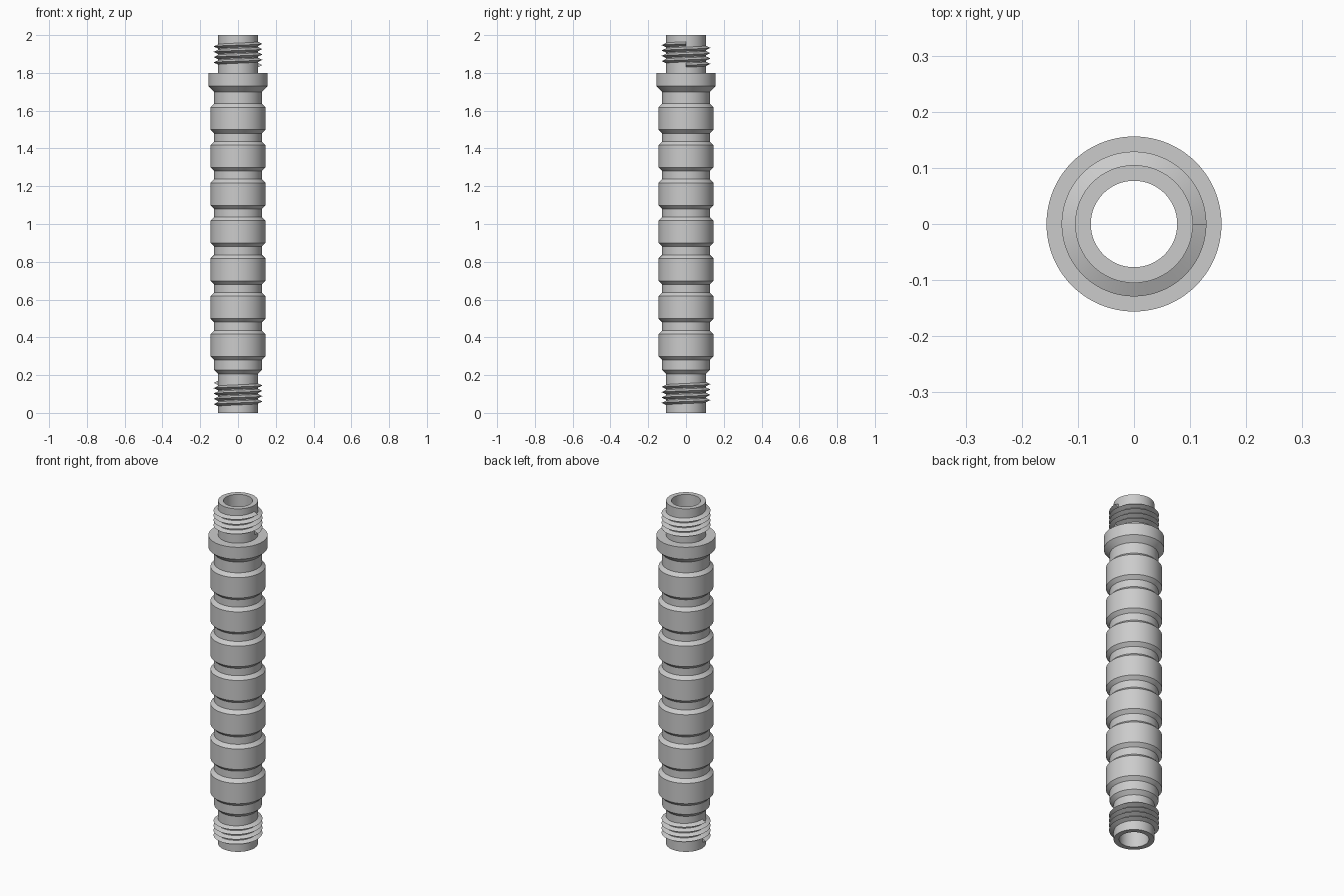
import bpy, bmesh, math

cube = bpy.data.objects.get("Cube")
if cube:
    bpy.data.objects.remove(cube)

SEGMENTS = 96
PIPE, BORE, NECK, RING, COLLAR, CREST = 0.105, 0.077, 0.126, 0.145, 0.156, 0.129

steel = bpy.data.materials.new("grey_metal")
steel.use_nodes = True
GREY = (0.6, 0.6, 0.6, 1)
steel.diffuse_color = GREY
steel.node_tree.nodes["Principled BSDF"].inputs["Base Color"].default_value = GREY


def finish(name, bm):
    bmesh.ops.recalc_face_normals(bm, faces=bm.faces)
    mesh = bpy.data.meshes.new(name)
    bm.to_mesh(mesh)
    bm.free()
    mesh.materials.append(steel)
    obj = bpy.data.objects.new(name, mesh)
    bpy.context.collection.objects.link(obj)
    bpy.ops.object.select_all(action="DESELECT")
    obj.select_set(True)
    bpy.context.view_layer.objects.active = obj
    bpy.ops.object.shade_smooth_by_angle(angle=math.radians(20))
    return obj


def bridge(bm, a, b):
    for i in range(len(a)):
        j = (i + 1) % len(a)
        bm.faces.new((a[i], a[j], b[j], b[i]))


def lathe(name, profile):
    """Revolve a closed (radius, z) outline about the z axis."""
    bm = bmesh.new()
    sections = []
    for s in range(SEGMENTS):
        a = math.tau * s / SEGMENTS
        sections.append([bm.verts.new((r * math.cos(a), r * math.sin(a), z))
                         for r, z in profile])
    for s in range(SEGMENTS):
        bridge(bm, sections[s - 1], sections[s])
    return finish(name, bm)


def thread(name, z0, turns=4, pitch=0.0282, width=0.026):
    """Sweep a triangular tooth along a right-handed helix."""
    bm = bmesh.new()
    tooth = ((PIPE - 0.004, 0), (CREST, width / 2), (PIPE - 0.004, width))
    sections = []
    for s in range(turns * SEGMENTS + 1):
        a = math.tau * s / SEGMENTS
        rise = z0 + pitch * s / SEGMENTS
        sections.append([bm.verts.new((r * math.cos(a), r * math.sin(a), rise + z))
                         for r, z in tooth])
    for a, b in zip(sections, sections[1:]):
        bridge(bm, a, b)
    bm.faces.new(sections[0])
    bm.faces.new(sections[-1])
    return finish(name, bm)


# Hollow body: lower spigot, seven raised rings, collar, upper spigot
outline = [(BORE, 0), (PIPE, 0), (PIPE, 0.207), (NECK, 0.228)]
for k in range(7):
    z = 0.28 + 0.2 * k
    outline += [(NECK, z), (RING, z + 0.019), (RING, z + 0.138), (NECK, z + 0.157)]
outline += [(NECK, 1.70), (COLLAR, 1.73), (COLLAR, 1.80), (PIPE, 1.80),
            (PIPE, 2), (BORE, 2)]
lathe("ringed_tube", outline)

# Screw threads; the lower one is the upper one turned end for end
thread("upper_thread", 1.828)
lower = thread("lower_thread", 1.828)
lower.rotation_euler.y = math.pi
lower.location.z = 2
